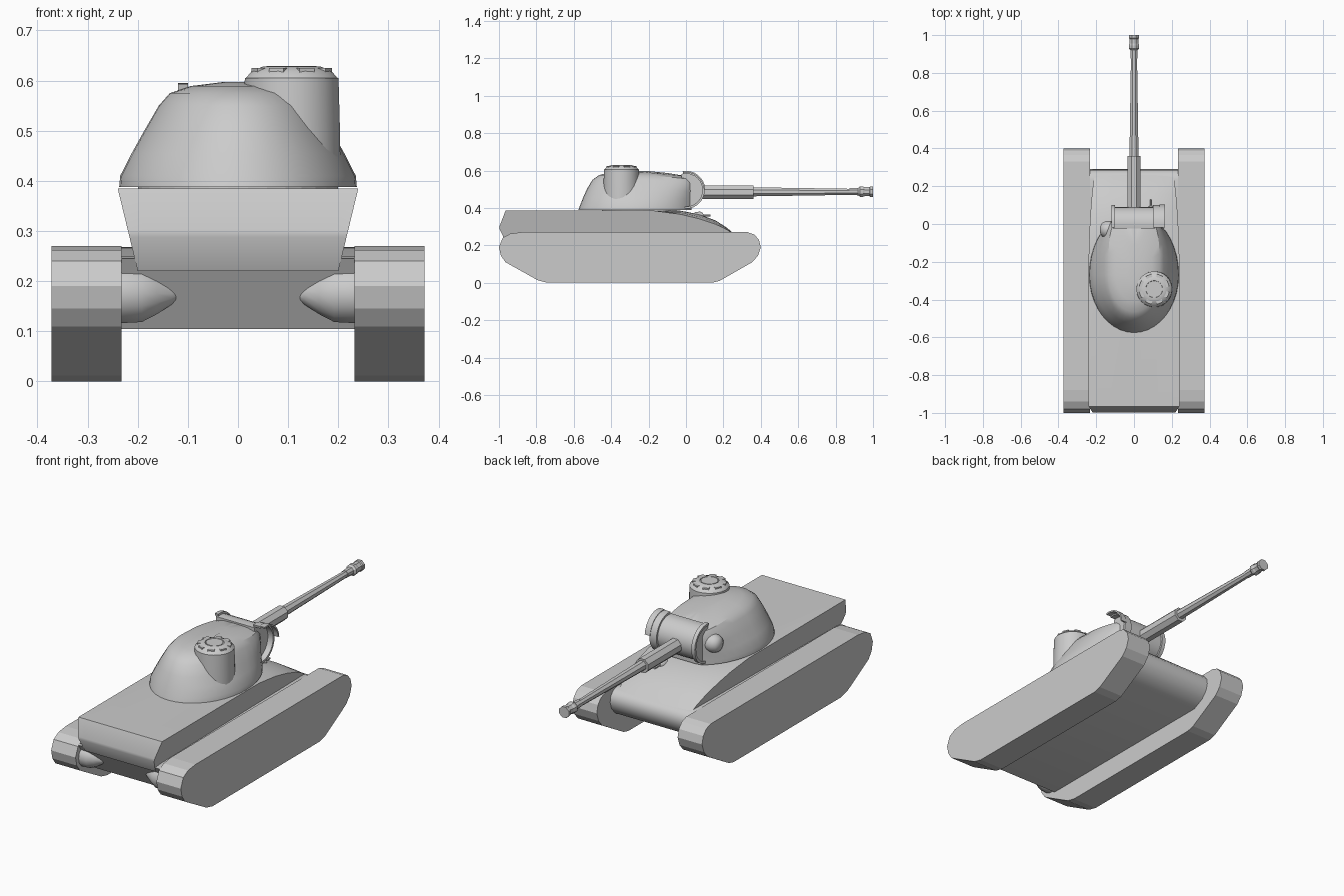
import bpy, bmesh
from math import sin, cos, pi, radians
from mathutils import Matrix, Vector

if "Cube" in bpy.data.objects:
    bpy.data.objects.remove(bpy.data.objects["Cube"])


def finish(name, bm, smooth=None):
    bmesh.ops.recalc_face_normals(bm, faces=bm.faces[:])
    me = bpy.data.meshes.new(name)
    bm.to_mesh(me)
    bm.free()
    ob = bpy.data.objects.new(name, me)
    bpy.context.collection.objects.link(ob)
    if smooth:
        bpy.ops.object.select_all(action='DESELECT')
        ob.select_set(True)
        bpy.context.view_layer.objects.active = ob
        bpy.ops.object.shade_smooth_by_angle(angle=radians(smooth))
    return ob


def loft(name, rings, smooth=None):
    """Bridge equal-length closed rings and cap both ends."""
    bm = bmesh.new()
    vs = [[bm.verts.new(p) for p in r] for r in rings]
    n = len(vs[0])
    for a, b in zip(vs, vs[1:]):
        for i in range(n):
            j = (i + 1) % n
            bm.faces.new((a[i], a[j], b[j], b[i]))
    bm.faces.new(vs[0])
    bm.faces.new(vs[-1])
    return finish(name, bm, smooth)


def prism(name, profile, x0, x1, smooth=None):
    """Extrude a (y, z) profile across x."""
    return loft(name, [[(x, y, z) for y, z in profile] for x in (x0, x1)], smooth)


def turned(name, profile, origin, axis, sides, smooth=None):
    """Rings of (distance along axis, radius)."""
    rot = Vector((0, 0, 1)).rotation_difference(Vector(axis)).to_matrix()
    o = Vector(origin)
    rings = [[o + rot @ Vector((r * cos(2 * pi * (i + .5) / sides),
                                r * sin(2 * pi * (i + .5) / sides), d))
              for i in range(sides)] for d, r in profile]
    return loft(name, rings, smooth)


def arc(cy, cz, r, a0, a1, n):
    return [(cy + r * cos(radians(a0 + (a1 - a0) * i / n)),
             cz + r * sin(radians(a0 + (a1 - a0) * i / n))) for i in range(n + 1)]


# Tracks and final drives
track = [(-.74, 0), (.14, 0), (.18, .01), (.355, .11), (.385, .145), (.4, .19),
         (.39, .23), (.365, .258), (.33, .27), (-.88, .27), (-.94, .262),
         (-.98, .24), (-1, .19), (-.99, .145), (-.965, .11), (-.93, .09), (-.79, .012)]
for side, s in (("left", -1), ("right", 1)):
    prism(side + "_track", track, s * .232, s * .372)
    turned(side + "_final_drive", [(0, .06), (.04, .058), (.07, .042), (.1, .022), (.124, .003)],
           (s * .232, -.915, .175), (-s, 0, 0), 14, 40)

# Lower hull with rounded nose
lower = [(-.975, .245), (-.89, .105), (.19, .105), (.25, .135), (.28, .17),
         (.29, .205), (.285, .235), (.265, .258), (.235, .268), (.1, .265), (-.93, .25)]
prism("lower_hull", lower, -.2325, .2325, 35)

# Upper hull: leaning sides, domed sloping front plate
stations = [(-.997, .288, .302, .302), (-.965, .22, .385, .385), (-.17, .22, .385, .385),
            (-.03, .22, .366, .385), (.07, .22, .342, .366), (.16, .22, .312, .332),
            (.22, .22, .283, .293), (.262, .22, .252, .258)]


def half_width(z):
    return .2 + (z - .22) * .242


rings = []
for y, zb, ze, zc in stations:
    w = half_width(ze)
    top = [(f * w, y, ze + (zc - ze) * (1 - f ** 4)) for f in (-1, -.85, -.5, 0, .5, .85, 1)]
    rings.append(top + [(half_width(zb), y, zb), (-half_width(zb), y, zb)])
loft("upper_hull", rings, 30)

# Bow gun
turned("bow_gun_mount", [(0, .025), (.03, .022), (.045, .01)], (.09, .05, .352), (0, 1, .25), 10, 40)
turned("bow_gun", [(0, .006), (.06, .006)], (.09, .07, .36), (0, 1, 0), 6)

# Turret: stacked egg-shaped rings, blunt at the gun end
turned("turret_ring", [(.37, .2), (.395, .2)], (0, -.25, 0), (0, 0, 1), 32)
levels = [(.388, .237, -.575, .06, 2), (.41, .235, -.568, .06, 2), (.455, .212, -.55, .06, 2.2),
          (.5, .187, -.53, .06, 2.6), (.55, .158, -.5, .06, 3.2), (.575, .136, -.465, .05, 3.6),
          (.589, .095, -.41, .02, 3.2), (.597, .03, -.32, -.1, 2)]
rings = []
for z, w, rear, front, n in levels:
    ring = []
    for i in range(40):
        a = 2 * pi * i / 40
        e = 2 / n if cos(a) > 0 else 1
        x = w * abs(sin(a)) ** e * (1 if sin(a) > 0 else -1)
        length = front + .27 if cos(a) > 0 else -.27 - rear
        y = -.27 + length * abs(cos(a)) ** e * (1 if cos(a) > 0 else -1)
        y = min(y, .03)
        ring.append((x, y, z - .1 * max(0, y + .2) * (z - .39) / .2))
    rings.append(ring)
loft("turret", rings, 30)

# Mantlet, side shield and trunnion
prism("mantlet", arc(0, .495, .09, -105, 105, 14), -.11, .11, 35)
shell = arc(0, .495, .1, -95, 100, 14) + arc(0, .495, .088, 100, -95, 14)
prism("mantlet_shield", shell, .1, .14, 35)
prism("mantlet_shield_lip", arc(0, .495, .103, 5, 100, 8) + arc(0, .495, .095, 100, 5, 8), .135, .165, 35)
prism("mantlet_left_edge", shell, -.12, -.1, 35)
turned("trunnion", [(0, .045), (.05, .045), (.07, .035), (.08, .015)],
       (-.1, -.03, .49), (-1, 0, 0), 14, 40)

# Gun
turned("gun_sleeve", [(0, .038), (.3, .038)], (0, .06, .484), (0, 1, 0), 8)
turned("gun_barrel", [(0, .026), (.2, .023), (.56, .017)], (0, .35, .486), (0, 1, 0), 8)
turned("muzzle_brake", [(0, .02), (.045, .021), (.055, .03), (.07, .03), (.08, .026),
                        (.105, .026), (.11, .03), (.125, .03)], (0, .875, .487), (0, 1, 0), 8)

# Commander's cupola with ring of vision blocks
cx, cy = .107, -.345
turned("cupola", [(.42, .098), (.5, .097), (.605, .094), (.606, .091), (.619, .08), (.628, .058),
                  (.629, .045), (.624, .044)], (cx, cy, 0), (0, 0, 1), 28, 30)
turned("cupola_hatch", [(.61, .041), (.629, .041)], (cx, cy, 0), (0, 0, 1), 20)
bm = bmesh.new()
for i in range(8):
    m = (Matrix.Translation((cx, cy, .618)) @ Matrix.Rotation(2 * pi * (i + .5) / 8, 4, 'Z')
         @ Matrix.Translation((.071, 0, 0)) @ Matrix.Diagonal((.018, .032, .014, 1)))
    bmesh.ops.create_cube(bm, size=1, matrix=m)
finish("vision_blocks", bm)
